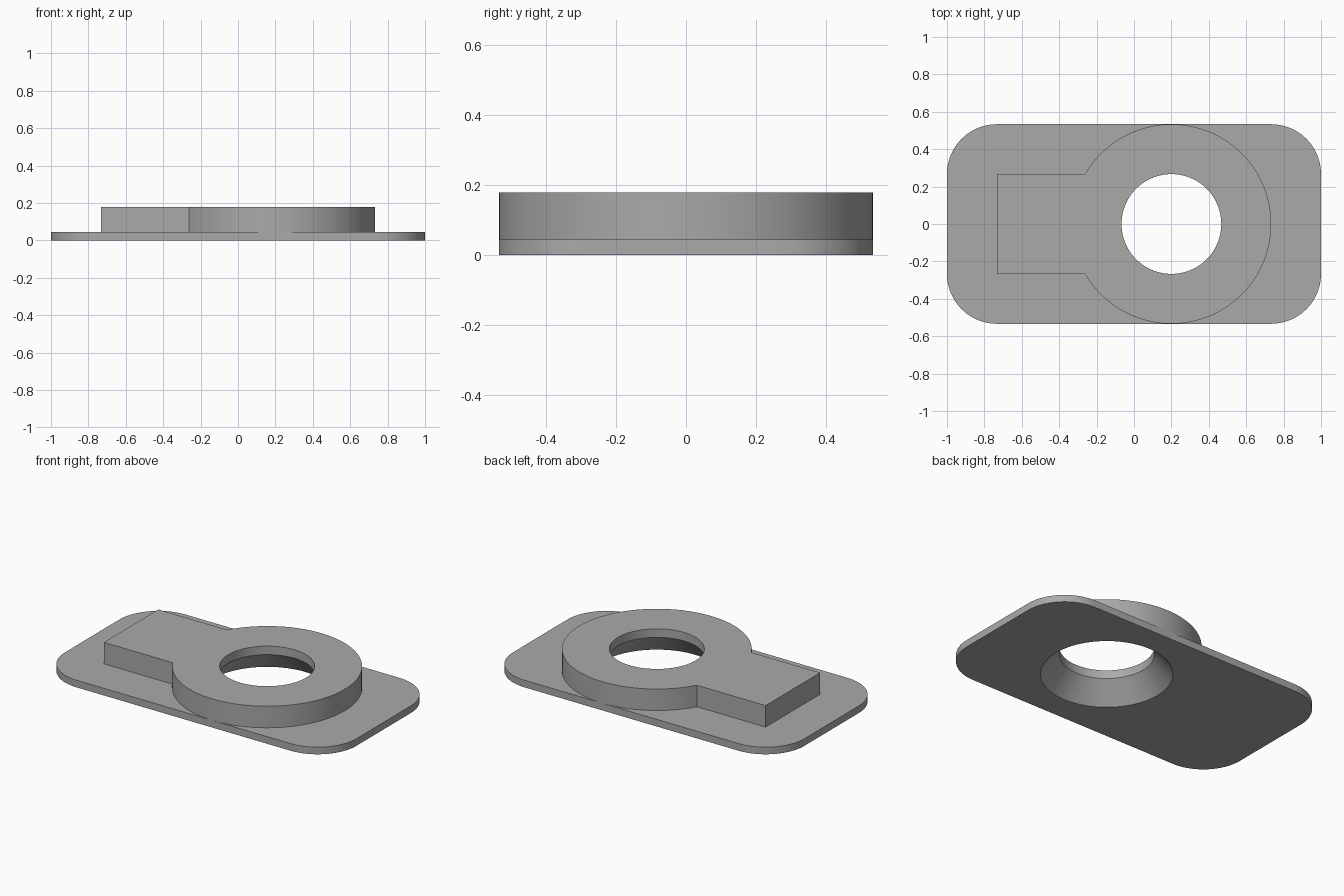
import bpy, bmesh
from math import cos, sin, pi, acos, radians

if "Cube" in bpy.data.objects:
    bpy.data.objects.remove(bpy.data.objects["Cube"], do_unlink=True)

LENGTH, WIDTH = 2.0, 1.0667
PLATE_TOP, BOSS_TOP = 0.0444, 0.1778
RING_X, RING_R = 0.2, WIDTH / 2
HOLE_R, SINK_R, SINK_TOP = 0.2667, 0.372, 0.125
TAB_END, TAB_HALF = -0.7333, 0.2667

grey = bpy.data.materials.new("plain grey")
grey.use_nodes = True
colour = (0.4, 0.4, 0.4, 1)
grey.diffuse_color = colour
grey.node_tree.nodes["Principled BSDF"].inputs["Base Color"].default_value = colour


def arc(cx, cy, r, start, end, steps):
    return [(cx + r * cos(start + (end - start) * i / steps),
             cy + r * sin(start + (end - start) * i / steps)) for i in range(steps + 1)]


def make_object(name, bm):
    bmesh.ops.recalc_face_normals(bm, faces=bm.faces)
    mesh = bpy.data.meshes.new(name)
    bm.to_mesh(mesh)
    bm.free()
    mesh.materials.append(grey)
    obj = bpy.data.objects.new(name, mesh)
    bpy.context.collection.objects.link(obj)
    return obj


def prism(name, outline, z0, z1):
    bm = bmesh.new()
    face = bm.faces.new([bm.verts.new((x, y, z0)) for x, y in outline])
    top = bmesh.ops.extrude_face_region(bm, geom=[face])["geom"]
    verts = [v for v in top if isinstance(v, bmesh.types.BMVert)]
    bmesh.ops.translate(bm, verts=verts, vec=(0, 0, z1 - z0))
    return make_object(name, bm)


# Rounded base plate
corner = 0.2667
outline = []
for i, (sx, sy) in enumerate([(1, 1), (-1, 1), (-1, -1), (1, -1)]):
    outline += arc(sx * (LENGTH / 2 - corner), sy * (WIDTH / 2 - corner),
                   corner, i * pi / 2, (i + 1) * pi / 2, 24)
plate = prism("base_plate", outline, 0, PLATE_TOP)

# Raised ring with a square tab, drawn as one keyhole outline
meet = acos(-(1 - (TAB_HALF / RING_R) ** 2) ** 0.5)
outline = arc(RING_X, 0, RING_R, -meet, meet, 120)
outline += [(TAB_END, TAB_HALF), (TAB_END, -TAB_HALF)]
boss = prism("ring_and_tab", outline, PLATE_TOP, BOSS_TOP)

# Countersunk hole cutter, stacked from circles
slope = (SINK_R - HOLE_R) / SINK_TOP
bm = bmesh.new()
rings = []
for r, z in [(SINK_R + 0.05 * slope, -0.05), (HOLE_R, SINK_TOP), (HOLE_R, 0.3)]:
    circle = arc(RING_X, 0, r, 0, 2 * pi, 96)[:-1]
    rings.append([bm.verts.new((x, y, z)) for x, y in circle])
for low, high in zip(rings, rings[1:]):
    for i in range(len(low)):
        bm.faces.new((low[i - 1], low[i], high[i], high[i - 1]))
bm.faces.new(rings[0])
bm.faces.new(rings[-1])
cutter = make_object("hole_cutter", bm)
cutter.hide_render = True

# Cut the hole, then smooth the curved walls
for obj in (plate, boss):
    cut = obj.modifiers.new("hole", "BOOLEAN")
    cut.operation = "DIFFERENCE"
    cut.solver = "EXACT"
    cut.object = cutter
    bpy.context.view_layer.update()
    result = obj.evaluated_get(bpy.context.evaluated_depsgraph_get())
    obj.data = bpy.data.meshes.new_from_object(result)
    obj.modifiers.clear()
bpy.data.objects.remove(cutter, do_unlink=True)

for obj in bpy.context.selected_objects:
    obj.select_set(False)
for obj in (plate, boss):
    obj.select_set(True)
bpy.context.view_layer.objects.active = plate
bpy.ops.object.shade_smooth_by_angle(angle=radians(30))
